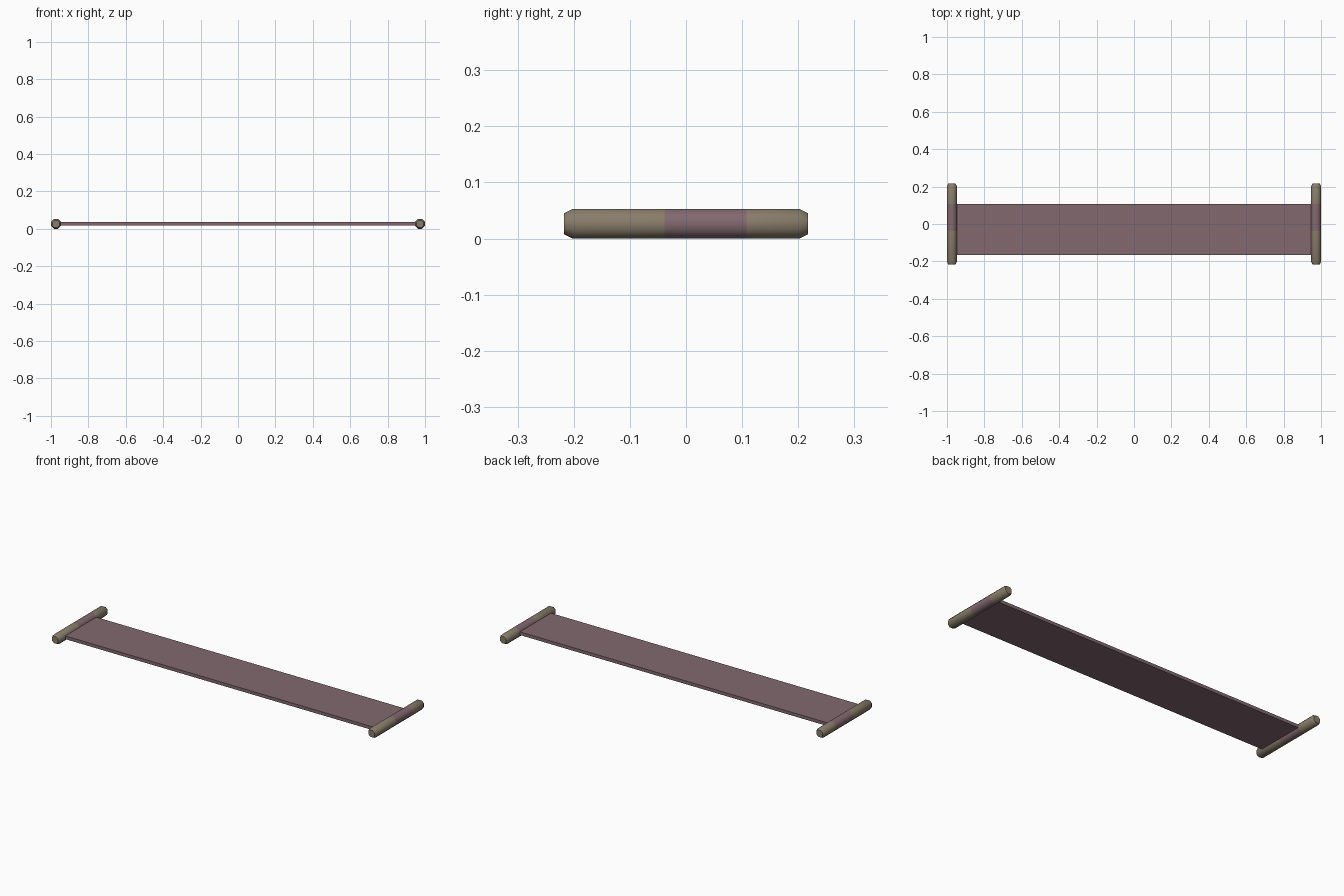
import bpy, bmesh, math

if "Cube" in bpy.data.objects:
    bpy.data.objects.remove(bpy.data.objects["Cube"])

def material(name, color):
    m = bpy.data.materials.new(name)
    m.diffuse_color = (*color, 1)
    m.use_nodes = True
    m.node_tree.nodes["Principled BSDF"].inputs["Base Color"].default_value = m.diffuse_color
    return m

mauve = material("mauve", (0.223, 0.141, 0.162))
taupe = material("taupe", (0.250, 0.205, 0.142))

def finish(name, bm, mats):
    bmesh.ops.recalc_face_normals(bm, faces=bm.faces)
    me = bpy.data.meshes.new(name)
    bm.to_mesh(me)
    bm.free()
    for m in mats:
        me.materials.append(m)
    ob = bpy.data.objects.new(name, me)
    bpy.context.collection.objects.link(ob)
    return ob

# flat strip running between the two rods
bm = bmesh.new()
bmesh.ops.create_cube(bm, size=1)
for v in bm.verts:
    v.co = (v.co.x * 1.94, v.co.y * 0.273 - 0.0295, v.co.z * 0.018 + 0.028)
finish("strip", bm, [mauve])

# eight-sided rod with chamfered ends and a mauve wrap: (y, radius)
PROFILE = [(-0.217, 0.019), (-0.202, 0.0265), (-0.038, 0.0265),
           (0.108, 0.0265), (0.202, 0.0265), (0.217, 0.019)]

def rod(name, x):
    bm = bmesh.new()
    n = 8
    k = 1 / math.cos(math.pi / n)   # flat sides lie at the given radius
    rings = []
    for y, r in PROFILE:
        angles = [2 * math.pi * (i + 0.5) / n for i in range(n)]
        rings.append([bm.verts.new((x + r * k * math.cos(a), y, 0.0265 + r * k * math.sin(a)))
                      for a in angles])
    for j in range(len(rings) - 1):
        for i in range(n):
            f = bm.faces.new((rings[j][i], rings[j][(i + 1) % n],
                              rings[j + 1][(i + 1) % n], rings[j + 1][i]))
            f.material_index = 1 if j == 2 else 0
    bm.faces.new(rings[0])
    bm.faces.new(rings[-1])
    ob = finish(name, bm, [taupe, mauve])
    bpy.context.view_layer.objects.active = ob
    ob.select_set(True)
    bpy.ops.object.shade_smooth_by_angle(angle=math.radians(50))
    ob.select_set(False)

rod("left_rod", -0.9735)
rod("right_rod", 0.9735)
